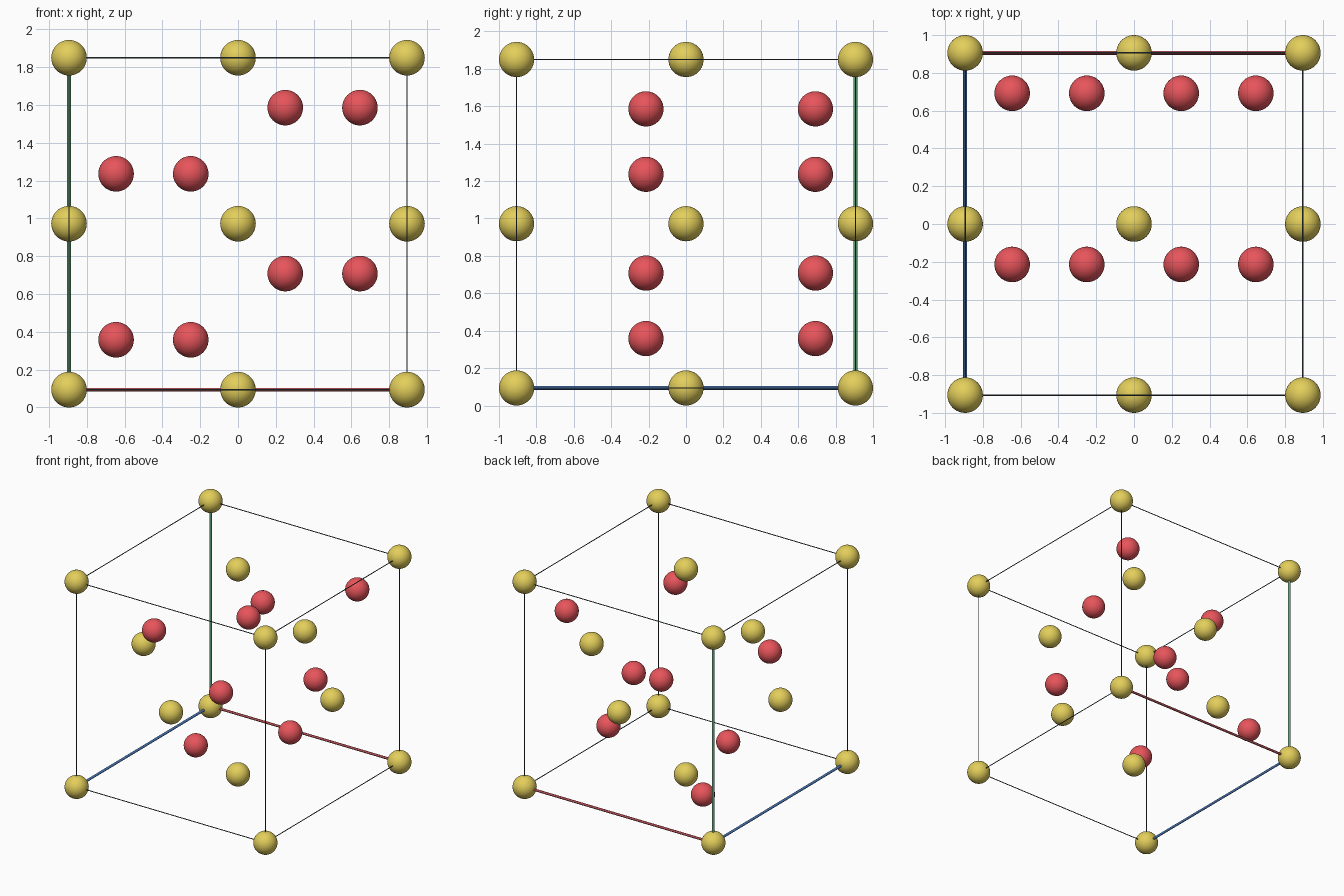
import bpy
from mathutils import Vector
from itertools import product

if "Cube" in bpy.data.objects:
    bpy.data.objects.remove(bpy.data.objects["Cube"])

HX, HY, Z0, Z1 = 0.894, 0.906, 0.094, 1.850   # cell half sizes and heights
ZM = (Z0 + Z1) / 2
R = 0.094                                     # atom radius


def material(name, rgb):
    m = bpy.data.materials.new(name)
    m.diffuse_color = (*rgb, 1)
    m.use_nodes = True
    m.node_tree.nodes["Principled BSDF"].inputs["Base Color"].default_value = m.diffuse_color
    return m


YELLOW = material("yellow", (0.77, 0.62, 0.105))
RED = material("red", (0.80, 0.09, 0.105))
SLATE = material("dark slate", (0.06, 0.085, 0.10))
AXIS_RED = material("axis red", (0.80, 0.14, 0.16))
AXIS_GREEN = material("axis green", (0.13, 0.38, 0.20))
AXIS_BLUE = material("axis blue", (0.08, 0.22, 0.56))


def finish(name, mat):
    ob = bpy.context.object
    ob.name = name
    ob.data.materials.append(mat)
    bpy.ops.object.shade_smooth_by_angle()


def atom(name, pos, mat):
    bpy.ops.mesh.primitive_uv_sphere_add(segments=40, ring_count=20, radius=R, location=pos)
    finish(name, mat)


def rod(name, a, b, radius, mat):
    a, b = Vector(a), Vector(b)
    d = b - a
    bpy.ops.mesh.primitive_cylinder_add(
        vertices=12, radius=radius, depth=d.length, location=(a + b) / 2,
        rotation=d.to_track_quat('Z', 'Y').to_euler())
    finish(name, mat)


# Yellow atoms: cell corners and face centres
corners = list(product((-HX, HX), (-HY, HY), (Z0, Z1)))
for p in corners:
    atom("corner_atom", p, YELLOW)
for s in (-1, 1):
    atom("side_face_atom", (s * HX, 0, ZM), YELLOW)
    atom("front_back_face_atom", (0, s * HY, ZM), YELLOW)
    atom("top_bottom_face_atom", (0, 0, Z0 if s < 0 else Z1), YELLOW)

# Red atoms: four in the back layer, four in the front layer
back = [(-0.645, 0.358), (-0.25, 1.236), (0.25, 0.708), (0.645, 1.586)]
front = [(-0.645, 1.236), (-0.25, 0.358), (0.25, 1.586), (0.645, 0.708)]
for y, layer in ((0.692, back), (-0.214, front)):
    for x, z in layer:
        atom("inner_atom", (x, y, z), RED)

# Cell edges: three thick coloured axes from the origin, the rest thin and dark
origin = Vector((-HX, HY, Z0))
axes = [("x_axis", AXIS_RED), ("y_axis", AXIS_BLUE), ("z_axis", AXIS_GREEN)]
for i, a in enumerate(corners):
    for b in corners[i + 1:]:
        diff = [k for k in range(3) if a[k] != b[k]]
        if len(diff) != 1:
            continue
        if (Vector(a) - origin).length < 1e-4 or (Vector(b) - origin).length < 1e-4:
            name, mat = axes[diff[0]]
            rod(name, a, b, 0.01, mat)
        else:
            rod("cell_edge", a, b, 0.0035, SLATE)
